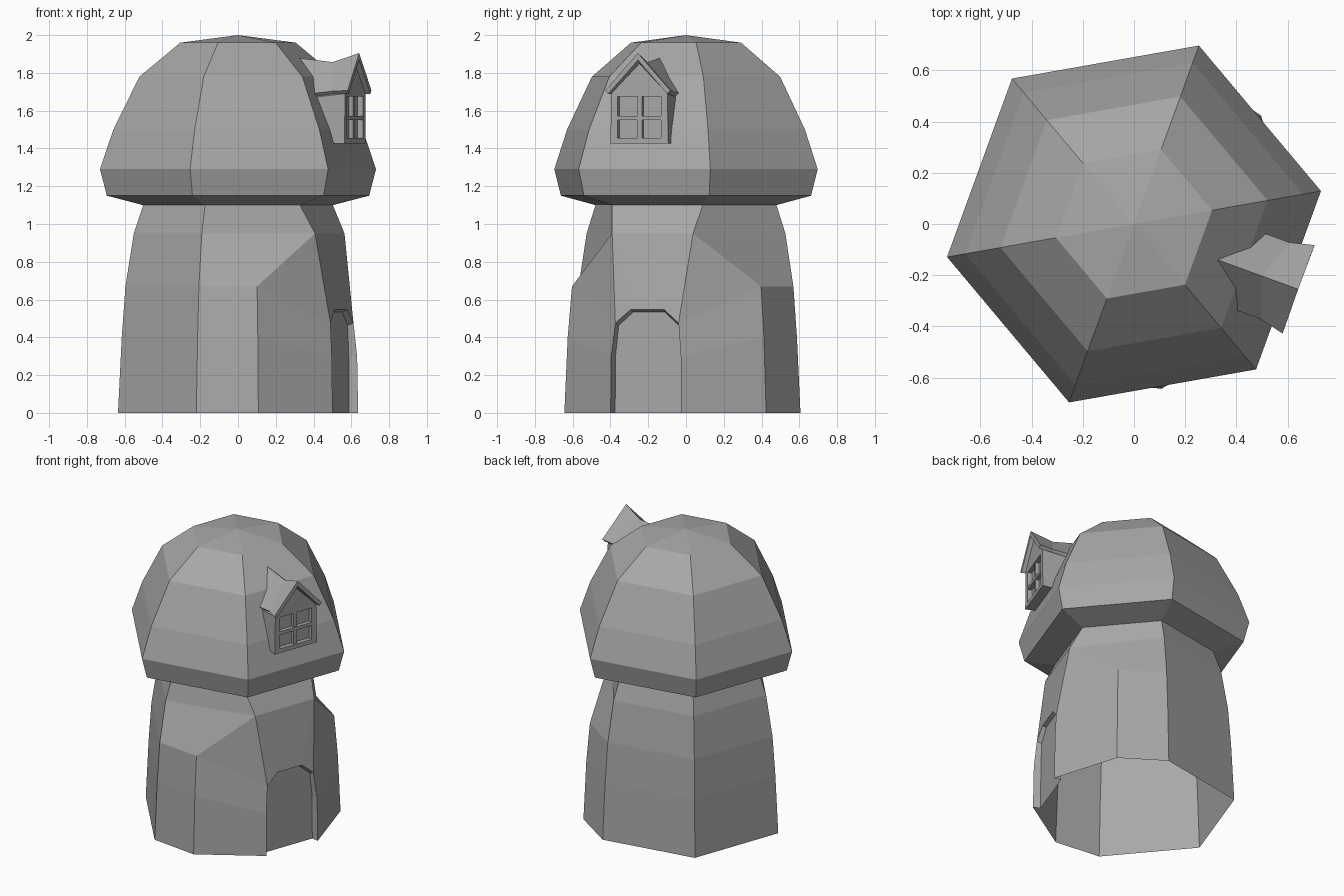
import bpy, bmesh, math

if "Cube" in bpy.data.objects:
    bpy.data.objects.remove(bpy.data.objects["Cube"])

# Everything is modelled in a frame where +x points out of the door, then turned
TURN = math.radians(-20)

# Dark grey plaster for the whole model
grey = bpy.data.materials.new("dark_grey")
grey.diffuse_color = (0.39, 0.39, 0.39, 1)
grey.use_nodes = True
grey.node_tree.nodes["Principled BSDF"].inputs["Base Color"].default_value = grey.diffuse_color


def make(name, faces):
    """Build a flat-shaded object from faces given as point lists."""
    bm = bmesh.new()
    for f in faces:
        bm.faces.new([bm.verts.new(p) for p in f])
    bmesh.ops.remove_doubles(bm, verts=bm.verts, dist=1e-4)
    bmesh.ops.recalc_face_normals(bm, faces=bm.faces)
    me = bpy.data.meshes.new(name)
    bm.to_mesh(me)
    bm.free()
    me.materials.append(grey)
    ob = bpy.data.objects.new(name, me)
    ob.rotation_euler.z = TURN
    bpy.context.collection.objects.link(ob)
    return ob


def polar(r, deg, z):
    a = math.radians(deg)
    return (r * math.cos(a), r * math.sin(a), z)


def loft(rings):
    """Quads between successive closed rings."""
    out = []
    for a, b in zip(rings, rings[1:]):
        n = len(a)
        out += [[a[i], a[(i + 1) % n], b[(i + 1) % n], b[i]] for i in range(n)]
    return out


def box(name, x0, x1, y0, y1, z0, z1):
    rings = [[(x, y0, z0), (x, y1, z0), (x, y1, z1), (x, y0, z1)] for x in (x0, x1)]
    return make(name, loft(rings) + rings)


# Six-sided domed cap
cap = [(0.51, 1.10), (0.705, 1.15), (0.742, 1.29), (0.67, 1.50), (0.53, 1.78), (0.31, 1.96)]
rings = [[polar(r, 30 + 60 * k, z) for k in range(6)] for r, z in cap]
tip = [[rings[-1][k], rings[-1][(k + 1) % 6], (0, 0, 2.0)] for k in range(6)]
make("cap", loft(rings) + tip)

# Tapered stem, open underneath, swelling out around the recessed doorway
levels = [(0.645, 0), (0.625, 0.40), (0.605, 0.67), (0.56, 0.95), (0.51, 1.10)]
split = [(0.653, 0), (0.635, 0.40), (0.612, 0.67)]
arch = [(0.607, 0.198, 0), (0.602, 0.196, 0.30), (0.588, 0.178, 0.475), (0.58, 0.095, 0.547)]
faces, sides = [], {}
for s in (1, -1):
    c60 = [polar(r, s * 60.5, z) for r, z in split]
    c90, c150 = ([polar(r, s * a, z) for r, z in levels] for a in (90, 150))
    A = [(x, s * y - 0.006, z) for x, y, z in arch]
    # the jamb narrows slightly towards the door panel
    inner = [(0.558, s * (y - 0.008) - 0.006, z - 0.012 * (z > 0.4)) for x, y, z in arch]
    B, T = (0.517, s * 0.228, 0.95), polar(0.51, s * 30, 1.10)
    faces += [[c150[i], c150[i + 1], c90[i + 1], c90[i]] for i in range(4)]
    faces += [[c90[i], c90[i + 1], c60[i + 1], c60[i]] for i in range(2)]
    faces += [[c90[2], c60[2], B, c90[3]], [c90[3], B, T, c90[4]],
              [c60[0], c60[1], A[1], A[0]], [c60[1], c60[2], A[2], A[1]],
              [c60[2], B, A[2]], [B, A[3], A[2]]]
    faces += [[A[i], A[i + 1], inner[i + 1], inner[i]] for i in range(3)]
    sides[s] = (c150, A, inner, B, T)
(bp, Ap, ip, Bp, Tp), (bn, An, inn, Bn, Tn) = sides[1], sides[-1]
faces += [[bp[i], bp[i + 1], bn[i + 1], bn[i]] for i in range(4)]
faces += [[Tp, Bp, Bn, Tn], [Bp, Ap[3], An[3], Bn], [Ap[3], ip[3], inn[3], An[3]],
          ip + inn[::-1]]
make("stem_with_door", faces)

# Dormer walls: gabled prism whose back is sunk into the cap
C = -0.02
front = [(0.667, C + y, z) for y, z in
         ((-0.163, 1.425), (0.163, 1.425), (0.158, 1.69), (0, 1.85), (-0.158, 1.69))]
back = [(x, C + y, z) for x, y, z in
        ((0.58, -0.15, 1.425), (0.58, 0.15, 1.425), (0.48, 0.145, 1.67),
         (0.37, 0, 1.79), (0.48, -0.145, 1.67))]
dormer = make("dormer_walls", loft([back, front]) + [front, back])

# Window recess cut into the dormer
cutter = box("window_cutter", 0.637, 0.75, C - 0.123, C + 0.123, 1.455, 1.675)
cutter.hide_render = True
mod = dormer.modifiers.new("window", "BOOLEAN")
mod.operation, mod.object, mod.solver = "DIFFERENCE", cutter, "EXACT"
bpy.context.view_layer.objects.active = dormer
bpy.ops.object.modifier_apply(modifier=mod.name)
bpy.data.objects.remove(cutter)

# Window bars
box("window_upright", 0.63, 0.66, C - 0.012, C + 0.012, 1.45, 1.68)
box("window_crossbar", 0.63, 0.664, C - 0.125, C + 0.125, 1.55, 1.573)

# Sagging dormer roof: (ridge x, ridge z, eave x, eave half width, eave z)
rings = []
for rx, rz, ex, w, ez in ((0.34, 1.88, 0.475, 0.16, 1.69),
                          (0.54, 1.857, 0.595, 0.16, 1.703),
                          (0.69, 1.905, 0.692, 0.184, 1.707)):
    top = [(ex, C - w, ez), (rx, C, rz), (ex, C + w, ez)]
    under = [(ex, C + w - 0.018, ez - 0.018), (rx, C, rz - 0.037),
             (ex, C - w + 0.018, ez - 0.018)]
    rings.append(top + under)
ends = []
for r in (rings[0], rings[-1]):
    ends += [[r[0], r[1], r[4], r[5]], [r[1], r[2], r[3], r[4]]]
make("dormer_roof", loft(rings) + ends)
